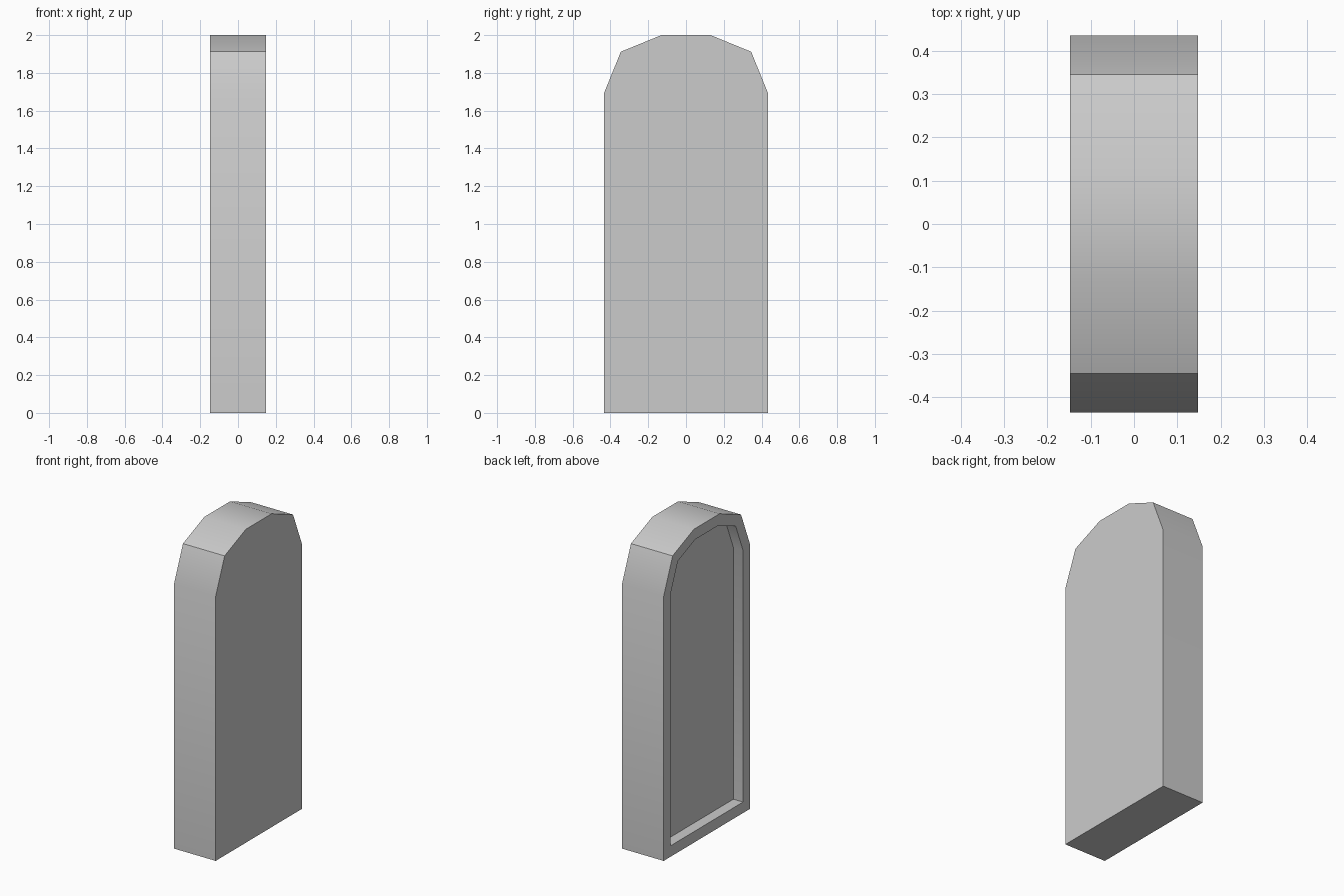
import bpy, bmesh, math

if "Cube" in bpy.data.objects:
    bpy.data.objects.remove(bpy.data.objects["Cube"])

# Arched outline (y, z): half profile, mirrored
half = [(0.435, 0.0), (0.435, 1.69), (0.345, 1.912), (0.13, 2.0)]
outline = half + [(-y, z) for y, z in reversed(half)]
HALF_THICK = 0.147
RIM = 0.07
DEPTH = 0.068

# Slab extruded along x
bm = bmesh.new()
face = bm.faces.new([bm.verts.new((-HALF_THICK, y, z)) for y, z in outline])
ext = bmesh.ops.extrude_face_region(bm, geom=[face], use_keep_orig=True)
new_verts = [g for g in ext["geom"] if isinstance(g, bmesh.types.BMVert)]
bmesh.ops.translate(bm, verts=new_verts, vec=(2 * HALF_THICK, 0, 0))
bmesh.ops.recalc_face_normals(bm, faces=bm.faces)

# Recessed panel on the -x side: even rim, then a straight-walled pocket
bm.normal_update()
panel = min(bm.faces, key=lambda f: f.normal.x)
bmesh.ops.inset_region(bm, faces=[panel], thickness=RIM, use_even_offset=True)
pocket = bmesh.ops.extrude_face_region(bm, geom=[panel])
bmesh.ops.translate(
    bm, vec=(DEPTH, 0, 0),
    verts=[g for g in pocket["geom"] if isinstance(g, bmesh.types.BMVert)])
if panel.is_valid:
    bmesh.ops.delete(bm, geom=[panel], context="FACES_ONLY")
bmesh.ops.recalc_face_normals(bm, faces=bm.faces)

mesh = bpy.data.meshes.new("arched_slab")
bm.to_mesh(mesh)
bm.free()
slab = bpy.data.objects.new("arched_slab", mesh)
bpy.context.collection.objects.link(slab)

# Soft arch shoulders, sharp corners
bpy.context.view_layer.objects.active = slab
slab.select_set(True)
bpy.ops.object.shade_smooth_by_angle(angle=math.radians(30))
